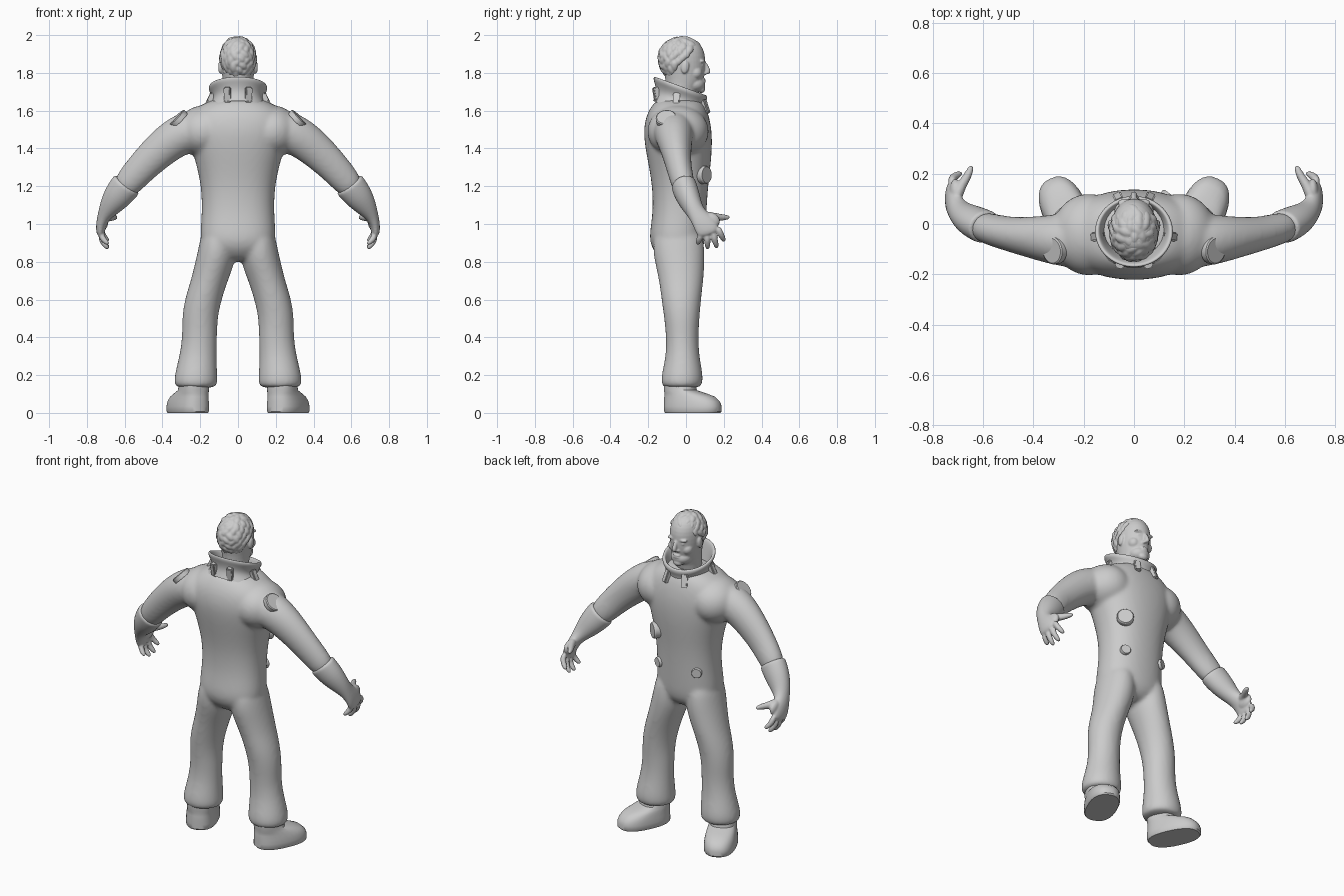
import bpy, bmesh, math, random
from mathutils import Vector, Matrix

if "Cube" in bpy.data.objects:
    bpy.data.objects.remove(bpy.data.objects["Cube"])
random.seed(4)
X, Y, Z = Vector((1, 0, 0)), Vector((0, 1, 0)), Vector((0, 0, 1))

grey = bpy.data.materials.new("plain grey")
grey.use_nodes = True
tone = (0.6, 0.6, 0.6, 1)
grey.diffuse_color = tone
grey.node_tree.nodes["Principled BSDF"].inputs["Base Color"].default_value = tone


def loft(bm, rings, hint=X, axis=None, sides=16, mirror=False, caps=True, box=1):
    """Skin rings (x, y, z, half size along hint, other half size); box < 1 squares them."""
    centres = [Vector(r[:3]) for r in rings]

    def bend(value):
        return math.copysign(abs(value) ** box, value)

    for flip in ((1, -1) if mirror else (1,)):
        loops = []
        for i, ring in enumerate(rings):
            d = axis or centres[min(i + 1, len(rings) - 1)] - centres[max(i - 1, 0)]
            d = d.normalized()
            u = (hint - d * hint.dot(d)).normalized()
            v = d.cross(u)
            loop = []
            for k in range(sides):
                t = math.tau * k / sides
                p = centres[i] + u * ring[3] * bend(math.cos(t)) + v * ring[4] * bend(math.sin(t))
                loop.append(bm.verts.new((p.x * flip, p.y, p.z)))
            loops.append(loop)
        for lo, hi in zip(loops, loops[1:]):
            for k in range(sides):
                n = (k + 1) % sides
                bm.faces.new((lo[k], lo[n], hi[n], hi[k]))
        if caps:
            bm.faces.new(loops[0])
            bm.faces.new(loops[-1])


def blob(bm, centre, size, mirror=False, turn=None):
    """Add an ellipsoid."""
    for flip in ((1, -1) if mirror else (1,)):
        place = Matrix.Translation((centre[0] * flip, centre[1], centre[2]))
        if turn:
            place = place @ turn
        bmesh.ops.create_icosphere(bm, subdivisions=3, radius=1,
                                   matrix=place @ Matrix.Diagonal((*size, 1)))


def finish(name, bm, voxel=0, smooth=0, subdivide=0, sharp=40):
    """Turn the bmesh into a smooth-shaded object, optionally fused by voxels."""
    bmesh.ops.recalc_face_normals(bm, faces=bm.faces)
    mesh = bpy.data.meshes.new(name)
    bm.to_mesh(mesh)
    bm.free()
    obj = bpy.data.objects.new(name, mesh)
    bpy.context.collection.objects.link(obj)
    mesh.materials.append(grey)
    bpy.ops.object.select_all(action="DESELECT")
    obj.select_set(True)
    bpy.context.view_layer.objects.active = obj
    if voxel or subdivide:
        bpy.ops.object.shade_smooth()
    else:
        bpy.ops.object.shade_smooth_by_angle(angle=math.radians(sharp))
    if subdivide:
        obj.modifiers.new("Subdivide", "SUBSURF").levels = subdivide
        obj.modifiers["Subdivide"].render_levels = subdivide
    if voxel:
        fuse = obj.modifiers.new("Fuse", "REMESH")
        fuse.mode, fuse.voxel_size, fuse.use_smooth_shade = "VOXEL", voxel, True
    if smooth:
        relax = obj.modifiers.new("Relax", "SMOOTH")
        relax.factor, relax.iterations = 0.5, smooth


# Suit: torso, shoulders, sleeves and trousers fused into one skin
suit = bmesh.new()
loft(suit, [(0, -.04, .8, .08, .07), (0, -.04, .835, .15, .115), (0, -.045, .88, .195, .142),
            (0, -.047, .94, .204, .15), (0, -.034, 1.05, .193, .143), (0, -.03, 1.2, .195, .148),
            (0, -.035, 1.35, .232, .173), (0, -.044, 1.48, .275, .186), (0, -.045, 1.57, .27, .17),
            (0, -.04, 1.625, .21, .145), (0, -.035, 1.67, .12, .11)], axis=Z, sides=20, box=.88)
blob(suit, (.18, -.042, 1.49), (.15, .165, .14), True)
loft(suit, [(.16, -.06, 1.51, .12, .11), (.29, -.066, 1.485, .108, .113), (.39, -.055, 1.415, .087, .102),
            (.5, -.04, 1.31, .068, .087), (.57, -.02, 1.23, .065, .08), (.62, -.005, 1.17, .055, .062)],
     hint=Y, mirror=True)
loft(suit, [(.1, -.04, 1, .085, .12), (.11, -.04, .88, .1, .142), (.12, -.033, .8, .108, .135),
            (.152, -.025, .7, .1, .12), (.185, -.025, .6, .1, .107), (.203, -.022, .5, .096, .095),
            (.203, -.02, .4, .094, .087), (.212, -.018, .3, .1, .09), (.223, -.02, .2, .116, .113),
            (.223, -.022, .15, .118, .112), (.223, -.022, .13, .1, .095)], axis=Z, mirror=True)
finish("suit", suit, voxel=.011, smooth=9, subdivide=2)

# Gauntlets with palm, fingers and thumb
hands = bmesh.new()
loft(hands, [(.585, -.015, 1.215, .064, .078), (.592, -.012, 1.205, .069, .085),
             (.64, .01, 1.145, .066, .078), (.68, .035, 1.09, .053, .058), (.705, .06, 1.05, .048, .038),
             (.722, .092, 1.01, .06, .029), (.728, .115, .965, .064, .025), (.726, .122, .94, .05, .018)],
     hint=Y, mirror=True)
fingers = [((.165, .985), (.205, .905)), ((.14, .96), (.165, .87)),
           ((.11, .95), (.115, .865)), ((.085, .96), (.06, .89))]
for (y0, z0), (y1, z1) in fingers:
    loft(hands, [(.724, y0, z0, .02, .02), (.722, (y0 + y1) / 2, (z0 + z1) / 2, .018, .018),
                 (.683, y1, z1, .014, .014)], hint=Y, sides=8, mirror=True)
blob(hands, (.71, .125, 1.015), (.024, .055, .045), True)
loft(hands, [(.71, .09, 1.045, .032, .027), (.69, .15, 1.035, .026, .023), (.66, .19, 1.035, .019, .018),
             (.643, .235, 1.035, .012, .012)], hint=Z, sides=8, mirror=True)
finish("gauntlets", hands, voxel=.006, smooth=2, subdivide=2)

# Shoes, toes turned out
shoes = bmesh.new()
toe_way = Vector((.42, .91, 0))
loft(shoes, [(.266, .036, 0, .152, .086), (.266, .036, .008, .159, .091), (.266, .036, .035, .159, .091),
             (.264, .032, .06, .154, .089), (.258, .02, .085, .14, .084), (.246, -.005, .105, .11, .08),
             (.236, -.03, .12, .086, .076), (.234, -.034, .17, .08, .074)],
     hint=toe_way, axis=Z, sides=32, mirror=True, box=.82)
finish("shoes", shoes)

# Flared, tilted collar with an open neck
collar = bmesh.new()
loft(collar, [(0, -.03, 1.6, .17, .155), (0, -.03, 1.65, .128, .135), (0, -.03, 1.69, .142, .143),
              (0, -.03, 1.71, .157, .152), (0, -.03, 1.728, .156, .152), (0, -.03, 1.733, .146, .142),
              (0, -.03, 1.722, .134, .13), (0, -.03, 1.64, .115, .112), (0, -.03, 1.6, .11, .1)],
     axis=Vector((0, .34, .94)), sides=24, caps=False)
finish("collar", collar, subdivide=2)

# Collar clips: pairs at back and front, one on each side
clips = bmesh.new()
for x, y, z, angle, lean in [(.055, -.156, 1.685, -75, 10), (.148, -.05, 1.655, -5, -25),
                             (.06, .1, 1.622, 65, -20)]:
    for flip in (1, -1):
        turn = Matrix.Rotation(math.radians(angle if flip > 0 else 180 - angle), 4, "Z")
        tip = Matrix.Rotation(math.radians(lean), 4, "Y")
        bmesh.ops.create_cube(clips, size=1, matrix=Matrix.Translation((x * flip, y, z)) @ turn @ tip
                              @ Matrix.Diagonal((.03, .036, .08, 1)))
bmesh.ops.bevel(clips, geom=clips.edges[:], offset=.005, segments=2, affect="EDGES")
finish("collar_clips", clips)


def disc(name, centre, normal, radius, depth):
    """Round fitting with a softened rim, sunk into the suit."""
    bm = bmesh.new()
    n = Vector(normal).normalized()
    c = Vector(centre)
    steps = ((-depth * 2, radius), (depth * .6, radius), (depth, radius * .9))
    loft(bm, [(*(c + n * h), r, r) for h, r in steps], hint=Y if abs(n.y) < .5 else Z, axis=n, sides=28)
    finish(name, bm, sharp=30)


# Shoulder discs and the fittings on the belly
for side, flip in (("left", 1), ("right", -1)):
    disc(side + "_shoulder_disc", (.32 * flip, -.105, 1.56), (.7 * flip, -.1, .7), .055, .01)
    disc(side + "_belt_valve", (.13 * flip, .08, 1.06), (.4 * flip, .9, 0), .03, .013)
disc("chest_valve", (.145, .096, 1.26), (.6, .8, 0), .048, .018)

# Head: skull, jaw, neck and facial features
head = bmesh.new()
loft(head, [(0, -.03, 1.6, .075, .075), (0, -.03, 1.7, .073, .08), (0, -.01, 1.745, .078, .098),
            (0, -.006, 1.79, .086, .108), (0, -.012, 1.84, .092, .115), (0, -.016, 1.89, .094, .12),
            (0, -.018, 1.935, .086, .108), (0, -.022, 1.968, .066, .085), (0, -.025, 1.988, .035, .05)],
     axis=Z, sides=20)
blob(head, (0, .042, 1.74), (.064, .06, .046))
blob(head, (0, .08, 1.715), (.03, .022, .022))
loft(head, [(0, .095, 1.862, .01, .012), (0, .106, 1.835, .012, .015), (0, .117, 1.808, .015, .018),
            (0, .11, 1.792, .013, .014)], axis=Z, sides=10)
blob(head, (.013, .1, 1.797), (.009, .013, .008), True)
blob(head, (.036, .085, 1.862), (.03, .015, .009), True)
blob(head, (.034, .081, 1.84), (.015, .014, .007), True)
blob(head, (.046, .05, 1.8), (.033, .036, .035), True)
for z, depth in ((1.765, .012), (1.753, .013)):
    blob(head, (0, .092, z), (.024, depth, .006))
blob(head, (.094, -.005, 1.83), (.011, .021, .035), True, Matrix.Rotation(-.15, 4, "X"))
finish("head", head, voxel=.005, smooth=2, subdivide=1)

# Hair: soft overlapping locks over the crown, back and temples
hair = bmesh.new()
locks = 120
for i in range(locks):
    h = 1 - 2 * (i + .5) / locks
    spin = i * math.pi * (3 - math.sqrt(5))
    r = math.sqrt(1 - h * h)
    p = Vector((.086 * r * math.cos(spin), -.024 + .112 * r * math.sin(spin), 1.873 + .108 * h))
    behind_ears = p.y < -.04 and p.z > 1.785
    if behind_ears or p.z > 1.945 or (p.y < .03 and p.z > 1.88):
        size = random.uniform(.014, .018)
        # Lay each lock flat against the scalp, then swirl it
        out = Vector((p.x, p.y + .024, p.z - 1.873)).to_track_quat("Z", "Y").to_matrix().to_4x4()
        swirl = out @ Matrix.Rotation(random.uniform(-1, 1), 4, "Z")
        blob(hair, p, (size * 1.2, size * 1.9, size), turn=swirl)
finish("hair", hair, voxel=.005, smooth=2)
